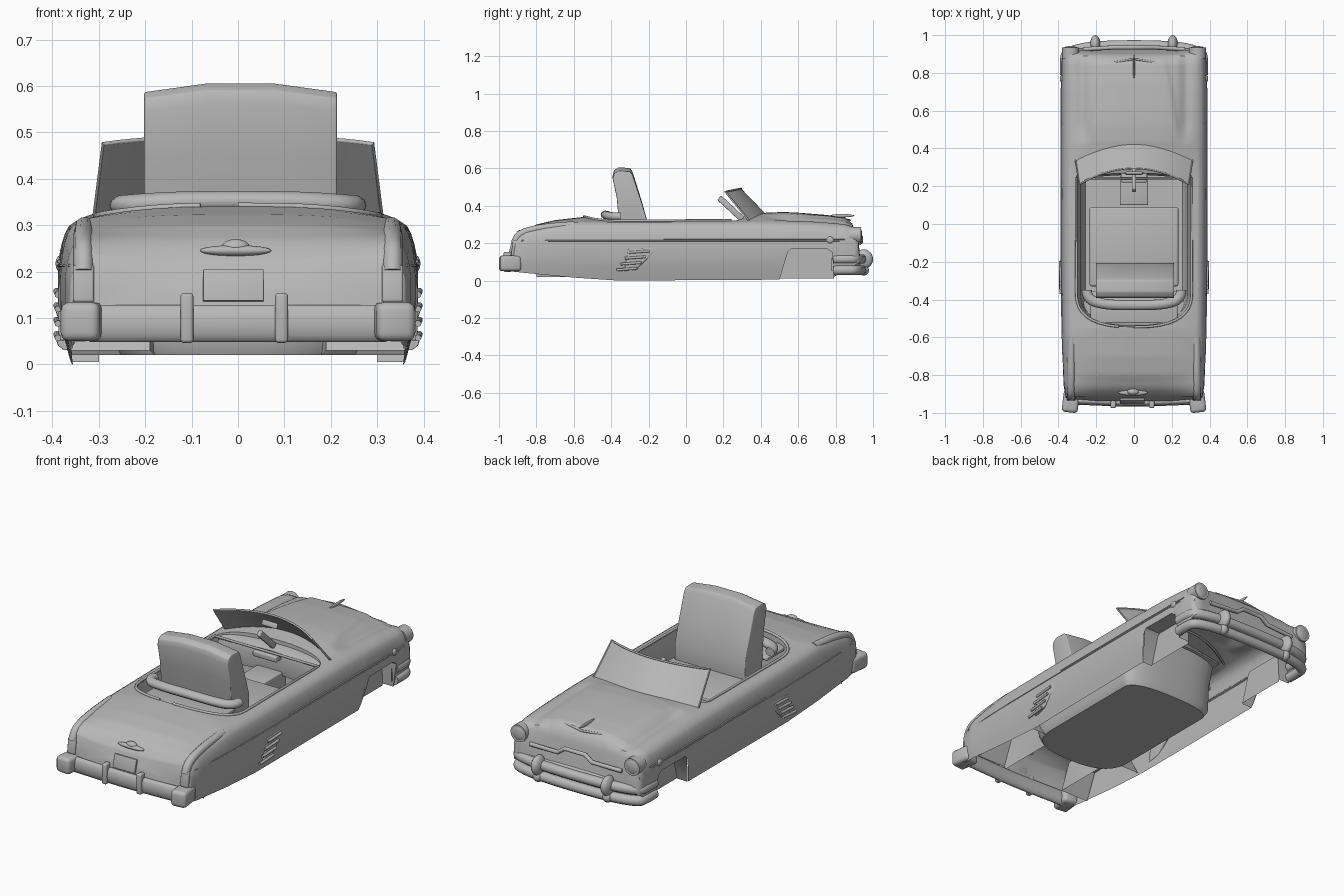
import bpy, bmesh, math

if "Cube" in bpy.data.objects:
    bpy.data.objects.remove(bpy.data.objects["Cube"])

paint = bpy.data.materials.new('dark_grey')
paint.diffuse_color = (.48, .48, .48, 1)
paint.use_nodes = True
paint.node_tree.nodes["Principled BSDF"].inputs["Base Color"].default_value = paint.diffuse_color


def lerp(tab, v):
    if v <= tab[0][0]:
        return tab[0][1]
    for (a, p), (b, q) in zip(tab, tab[1:]):
        if v <= b:
            return p + (q - p) * (v - a) / (b - a)
    return tab[-1][1]


def finish(o, angle=35):
    bpy.ops.object.select_all(action='DESELECT')
    o.select_set(True)
    bpy.context.view_layer.objects.active = o
    bpy.ops.object.convert(target='MESH')
    o = bpy.context.object
    o.data.materials.clear()
    o.data.materials.append(paint)
    bpy.ops.object.shade_smooth_by_angle(angle=math.radians(angle))
    return o


def loft(name, rings, closed=False, caps=False, mirror=False, thick=0, bevel=0, angle=35):
    bm = bmesh.new()
    vs = [[bm.verts.new(p) for p in r] for r in rings]
    n = len(rings[0])
    for a, b in zip(vs, vs[1:]):
        for i in range(n if closed else n - 1):
            j = (i + 1) % n
            bm.faces.new((a[i], a[j], b[j], b[i]))
    if caps:
        bm.faces.new(vs[0])
        bm.faces.new(vs[-1])
    bmesh.ops.remove_doubles(bm, verts=bm.verts, dist=1e-5)
    bmesh.ops.recalc_face_normals(bm, faces=bm.faces)
    me = bpy.data.meshes.new(name)
    bm.to_mesh(me)
    bm.free()
    o = bpy.data.objects.new(name, me)
    bpy.context.collection.objects.link(o)
    if mirror:
        o.modifiers.new('m', 'MIRROR').merge_threshold = 1e-4
    if thick:
        o.modifiers.new('s', 'SOLIDIFY').thickness = thick
    if bevel:
        m = o.modifiers.new('b', 'BEVEL')
        m.width, m.segments = bevel, 3
    return finish(o, angle)


def tube(name, pts, r, sz=1.0, smooth=True, cyclic=False):
    cu = bpy.data.curves.new(name, 'CURVE')
    cu.dimensions = '3D'
    cu.bevel_depth, cu.bevel_resolution, cu.use_fill_caps = r, 3, True
    sp = cu.splines.new('NURBS' if smooth else 'POLY')
    sp.points.add(len(pts) - 1)
    for p, c in zip(sp.points, pts):
        p.co = (c[0], c[1], c[2] / sz, 1)
    sp.use_cyclic_u = cyclic
    if smooth:
        sp.order_u, sp.use_endpoint_u, sp.resolution_u = 3, True, 6
    o = bpy.data.objects.new(name, cu)
    o.scale.z = sz
    bpy.context.collection.objects.link(o)
    return finish(o, 45)


def box(name, loc, size, rot=(0, 0, 0), bevel=0.006):
    bpy.ops.mesh.primitive_cube_add(size=1, location=loc, rotation=rot)
    o = bpy.context.object
    o.name, o.scale = name, size
    bpy.ops.object.transform_apply(location=False, rotation=False, scale=True)
    if bevel:
        m = o.modifiers.new('b', 'BEVEL')
        m.width, m.segments = bevel, 3
    return finish(o)


def ball(name, loc, size):
    bpy.ops.mesh.primitive_uv_sphere_add(segments=20, ring_count=12, location=loc)
    o = bpy.context.object
    o.name, o.scale = name, size
    return finish(o, 60)


# body shape functions along y
CENTRE = [(-.945, .06), (-.935, .16), (-.91, .22), (-.87, .265), (-.8, .3), (-.7, .323), (-.55, .34), (-.3, .33),
          (.2, .33), (.43, .362), (.6, .354), (.75, .342), (.85, .327), (.89, .3), (.905, .25), (.92, .16), (.93, .12)]
FENDER = [(-.945, .055), (-.935, .07), (-.925, .15), (-.912, .24), (-.89, .262), (-.85, .278), (-.75, .295),
          (-.6, .312), (.4, .314), (.7, .307), (.85, .297), (.9, .286), (.92, .25), (.93, .13)]
SILL = [(-.945, .05), (-.87, .042), (-.6, .016), (-.36, 0), (.5, .005), (.545, .155), (.56, .17), (.755, .17),
        (.782, .15), (.79, .02), (.9, .08), (.93, .1)]
WIDTH = [(-.945, .34), (-.93, .36), (-.85, .373), (-.6, .382), (-.2, .386), (.5, .388), (.85, .385), (.91, .378), (.93, .365)]
SECT = [(0, .925), (.2, .97), (.4, 1), (.65, 1), (.78, .99), (.88, .97), (.95, .94), (1, .88)]


def side_x(y, z):
    return lerp(WIDTH, y) * lerp(SECT, z / lerp(FENDER, y))


def top_z(x, y):
    zc, zs, xs = lerp(CENTRE, y), lerp(FENDER, y), .88 * lerp(WIDTH, y)
    z = zc - (zc - zs) * (abs(x) / xs) ** 3
    k = min(1, max(0, (y - .42) / .1)) * min(1, max(0, (.91 - y) / .05))
    edge = .24 - .16 * (y - .45)
    dome = 1 / (1 + math.exp((abs(x) - edge) / .005))
    return z + k * (.009 * dome - .013 * math.exp(-((abs(x) - .275) / .028) ** 2))


def cockpit_x(y):
    t = max(0, (-.36 - y) / .185 if y < 0 else (y - .24) / .09)
    return .305 * (1 - t ** 2.6) ** (1 / 2.6) if t < 1 else 0


# body shell with open cockpit and open underside
ends = [math.sin(i * math.pi / 20) for i in range(11)]
rear_y = [-.36 - .185 * s for s in ends]
front_y = [.24 + .09 * s for s in ends]
ys = {round(-.93 + i * .03, 4) for i in range(62)} | {round(v, 4) for v in rear_y + front_y}
for tab in (CENTRE, FENDER, SILL):
    ys |= {p[0] for p in tab}
rings = []
for y in sorted(ys):
    zb, zs = lerp(SILL, y), lerp(FENDER, y)
    heights = [zb + f * (zs - zb) for f in (0, .2, .4, .6, .72, .82, .9, .95, 1)]
    ring = [(side_x(y, z), y, z) for z in heights]
    xs, xi = ring[-1][0], cockpit_x(y)
    for i in range(1, 31):
        x = xs + (xi - xs) * i / 30
        ring.append((x, y, top_z(x, y)))
    rings.append(ring)
loft('body_shell', rings, mirror=True, angle=40)

# cockpit tub and rim
half = [(cockpit_x(y), y) for y in reversed(rear_y)] + [(cockpit_x(y), y) for y in front_y]
outline = half + [(-x, y) for x, y in reversed(half[1:-1])]
levels = [(1, 1, None), (.97, .99, .27), (.93, .98, .2), (.9, .98, .05), (.84, .95, .02)]
tub = [[(x * a, (y + .1) * b - .1, top_z(x, y) if z is None else z) for x, y in outline] for a, b, z in levels]
tub.append([(0, -.1, .02)] * len(outline))
loft('cockpit_tub', tub, closed=True)
tube('cockpit_rim', [(x, y, top_z(x, y) + .002) for x, y in outline if y < .25], .007, smooth=False)

# wheel housings
for s in (-1, 1):
    prof = [(.5, .005), (.545, .155), (.56, .17), (.755, .17), (.782, .15), (.79, .02)]
    outer = [(s * side_x(y, z), y, z) for y, z in prof]
    loft('front_wheel_housing', [outer, [(s * .3, y, z) for y, z in prof], [(s * .3, y, .01) for y, z in prof]])
    prof = [(-.8, .03), (-.74, .17), (-.48, .17), (-.4, .02)]
    loft('rear_wheel_housing', [[(s * .36, y, z) for y, z in prof], [(s * .19, y, z) for y, z in prof],
                                [(s * .18, y, .02) for y, z in prof]])

# seat
sp = [(-.35, .2), (-.37, .45), (-.392, .56), (-.385, .59), (-.36, .605), (-.3, .602), (-.285, .58), (-.235, .42), (-.21, .33), (-.205, .2)]
loft('seat_back', [[(x, y, z - d * max(0, (z - .3) / .3)) for y, z in sp]
                   for x, d in ((-.202, .018), (-.07, 0), (.08, 0), (.213, .018))], closed=True, caps=True, bevel=.004)
box('seat_cushion', (0, -.12, .13), (.47, .42, .21), bevel=.012)
box('rear_shelf', (0, -.44, .295), (.46, .17, .02))
tube('folded_top', [(-.25, -.35, .342), (-.25, -.4, .342), (-.15, -.428, .35), (0, -.43, .352), (.15, -.428, .35),
                    (.25, -.4, .342), (.25, -.35, .342)], .027, .85)

# dashboard, steering and mirror
dash = [(.27, .2), (.26, .27), (.27, .315), (.3, .327), (.345, .33)]
loft('dashboard', [[(x, y - .25 * x * x, z - .12 * x * x) for y, z in dash] for x in (-.29, -.2, -.1, 0, .1, .2, .29)], thick=.01)
box('centre_console', (0, .2, .13), (.15, .2, .18))
box('steering_bracket', (0, .245, .3), (.14, .05, .03))
box('steering_column', (0, .24, .385), (.022, .17, .032), (math.radians(-43), 0, 0))
box('rear_view_mirror', (0, .268, .455), (.09, .014, .028), (math.radians(-20), 0, 0))

# windscreen
us = [i / 10 - 1 for i in range(21)]
base = [(.31 * u, .43 - .09 * u * u, .352 - .036 * u * u) for u in us]
head = [(.29 * u, .295 - .085 * u * u, .492 - .017 * u * u) for u in us]
loft('windscreen', [base, head], thick=.005)
tube('windscreen_frame', base + head[::-1], .005, smooth=False, cyclic=True)

# hood ornament and trim
ball('hood_ornament', (0, .835, .347), (.006, .065, .009))
tube('hood_trim', [(-.16, .845, .327), (0, .875, .323), (.16, .845, .327)], .006, smooth=False)

# front end
tube('grille_bar', [(-.27, .925, .2), (-.1, .935, .205), (-.06, .935, .235), (.06, .935, .235), (.1, .935, .205), (.27, .925, .2)], .011, smooth=False)
bow = [(.367, .79), (.37, .87), (.355, .915), (.2, .948)]
bow = [(-x, y) for x, y in bow] + bow[::-1]
for name, z in (('upper', .115), ('lower', .056)):
    tube('front_bumper_' + name, [(x, y, z) for x, y in bow], .025, 1.05)
loft('front_bumper_web', [[(x * .98, y - .012, z) for x, y in bow] for z in (.05, .12)])
loft('front_splash_pan', [[(x, y, .13) for x, y in bow], [(x * .93, min(y, .915), .15) for x, y in bow]])
for s in (-1, 1):
    ball('front_bumper_guard', (s * .205, .95, .115), (.028, .05, .052))
    ball('parking_light', (s * .205, .95, .055), (.026, .028, .028))
    bpy.ops.mesh.primitive_cylinder_add(vertices=28, radius=.045, depth=.06, location=(s * .335, .905, .242), rotation=(math.pi / 2, 0, 0))
    bpy.context.object.name = 'headlight_ring'
    finish(bpy.context.object)
    ball('headlight', (s * .335, .93, .242), (.038, .012, .038))
    # rear fender fins and lamps
    box('rear_lamp', (s * .333, -.908, .172), (.046, .045, .082), (math.radians(-8), 0, 0))
    tube('tail_fin', [(s * .33, -.6, .296), (s * .332, -.75, .286), (s * .333, -.86, .262), (s * .333, -.905, .235), (s * .333, -.915, .2)], .022)
    # side trim and louvres
    tube('side_trim', [(s * side_x(y, .222), y, .222) for y in [-.12 + i * .097 for i in range(11)]], .004, smooth=False)
    tube('side_crease', [(s * side_x(y, .213), y, .213) for y in [-.88 + i * .17 for i in range(11)]], .003, smooth=False)
    ball('side_trim_badge', (s * .383, .77, .217), (.01, .02, .018))
    scoop = [(-.33, .05), (-.26, .065), (-.17, .15), (-.17, .175), (-.31, .17)]
    loft('side_scoop', [[(s * x, y, z) for y, z in scoop] for x in (.37, .387)], closed=True, caps=True, bevel=.006)
    for i in range(4):
        z, y0 = .152 - .031 * i, -.195 - .022 * i
        tube('side_louvre', [(s * .388, y0 - .11, z - .002), (s * .391, y0, z + .006)], .007, smooth=False)
    # rear bumper pieces
    box('rear_bumper_corner', (s * .335, -.94, .092), (.085, .115, .084), (0, 0, s * .12), bevel=.018)
    box('rear_bumper_guard', (s * .102 - .008, -.955, .1), (.028, .04, .108), bevel=.008)

# rear end
tube('rear_bumper', [(-.32, -.935, .088), (-.2, -.94, .088), (0, -.948, .088), (.2, -.94, .088), (.32, -.935, .088)], .021, 2)
box('number_plate', (-.01, -.936, .17), (.13, .012, .07), (math.radians(-14), 0, 0), bevel=.002)
ball('trunk_handle', (-.005, -.893, .245), (.077, .016, .012))
ball('trunk_handle_boss', (-.005, -.888, .252), (.03, .018, .018))
